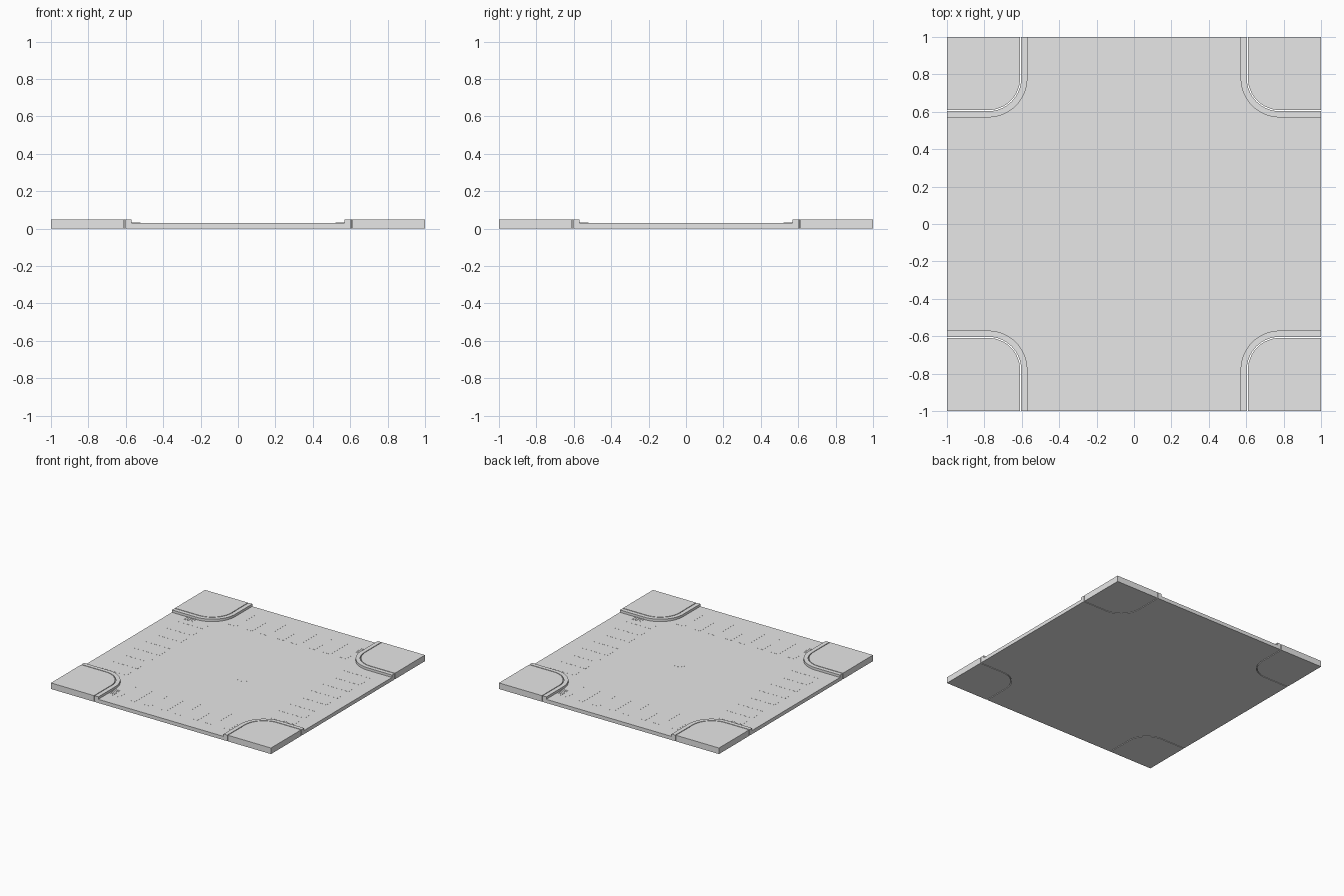
import bpy, math

if "Cube" in bpy.data.objects:
    bpy.data.objects.remove(bpy.data.objects["Cube"])

ROAD_Z, TOP_Z = 0.03, 0.05
grey = bpy.data.materials.new("plain grey")
grey.diffuse_color = (0.8, 0.8, 0.8, 1)
grey.use_nodes = True
grey.node_tree.nodes["Principled BSDF"].inputs["Base Color"].default_value = grey.diffuse_color


def prism(name, outline, z0, z1):
    """Extrude a counter-clockwise outline from z0 to z1."""
    n = len(outline)
    verts = [(x, y, z) for z in (z0, z1) for x, y in outline]
    faces = [tuple(reversed(range(n))), tuple(range(n, 2 * n))]
    faces += [(i, (i + 1) % n, n + (i + 1) % n, n + i) for i in range(n)]
    mesh = bpy.data.meshes.new(name)
    mesh.from_pydata(verts, [], faces)
    mesh.materials.append(grey)
    ob = bpy.data.objects.new(name, mesh)
    bpy.context.collection.objects.link(ob)
    return ob


def plate(name, x0, x1, y0, y1, z0, z1, turn):
    pts = [(x0, y0), (x1, y0), (x1, y1), (x0, y1)]
    return prism(name, [rot(p, turn) for p in pts], z0, z1)


def rot(p, k):
    """Quarter turns about the centre."""
    x, y = p
    for _ in range(k % 4):
        x, y = -y, x
    return x, y


def bend(edge, steps=16):
    """Rounded corner line from (1, edge) round to (edge, 1)."""
    c, r = 0.78, 0.78 - edge
    arc = [(c - r * math.sin(a), c - r * math.cos(a))
           for a in (math.pi / 2 * i / steps for i in range(steps + 1))]
    return [(1, edge)] + arc + [(edge, 1)]


# road: cross-shaped slab bounded by the four kerb lines
outline = []
for k in range(4):
    outline += [rot(p, k) for p in bend(0.575)]
prism("road", outline, 0, ROAD_Z)

for k in range(4):
    # kerb strip and pavement corner
    kerb = bend(0.57)[::-1] + bend(0.603)
    prism("kerb", [rot(p, k) for p in reversed(kerb)], 0, TOP_Z)
    walk = bend(0.609)[::-1] + [(1, 1)]
    prism("pavement", [rot(p, k) for p in reversed(walk[:-1] + [(1, 1)])], 0, TOP_Z)
    # crossing stripes
    for i in range(8):
        y = -0.57 + 0.1425 * (i + 0.5)
        plate("crossing_stripe", 0.64, 0.88, y - 0.036, y + 0.036,
              ROAD_Z, ROAD_Z + 0.0006, k)
    # drain grate beside the kerb
    for i in range(5):
        y = 0.783 + 0.0185 * i
        plate("drain_bar", 0.52, 0.57, y - 0.004, y + 0.004,
              ROAD_Z, ROAD_Z + 0.002, k)

# manhole cover
prism("manhole_cover", [(0.11 + 0.05 * math.cos(a), -0.08 + 0.05 * math.sin(a))
                        for a in (math.tau * i / 24 for i in range(24))],
      ROAD_Z, ROAD_Z + 0.0006)
